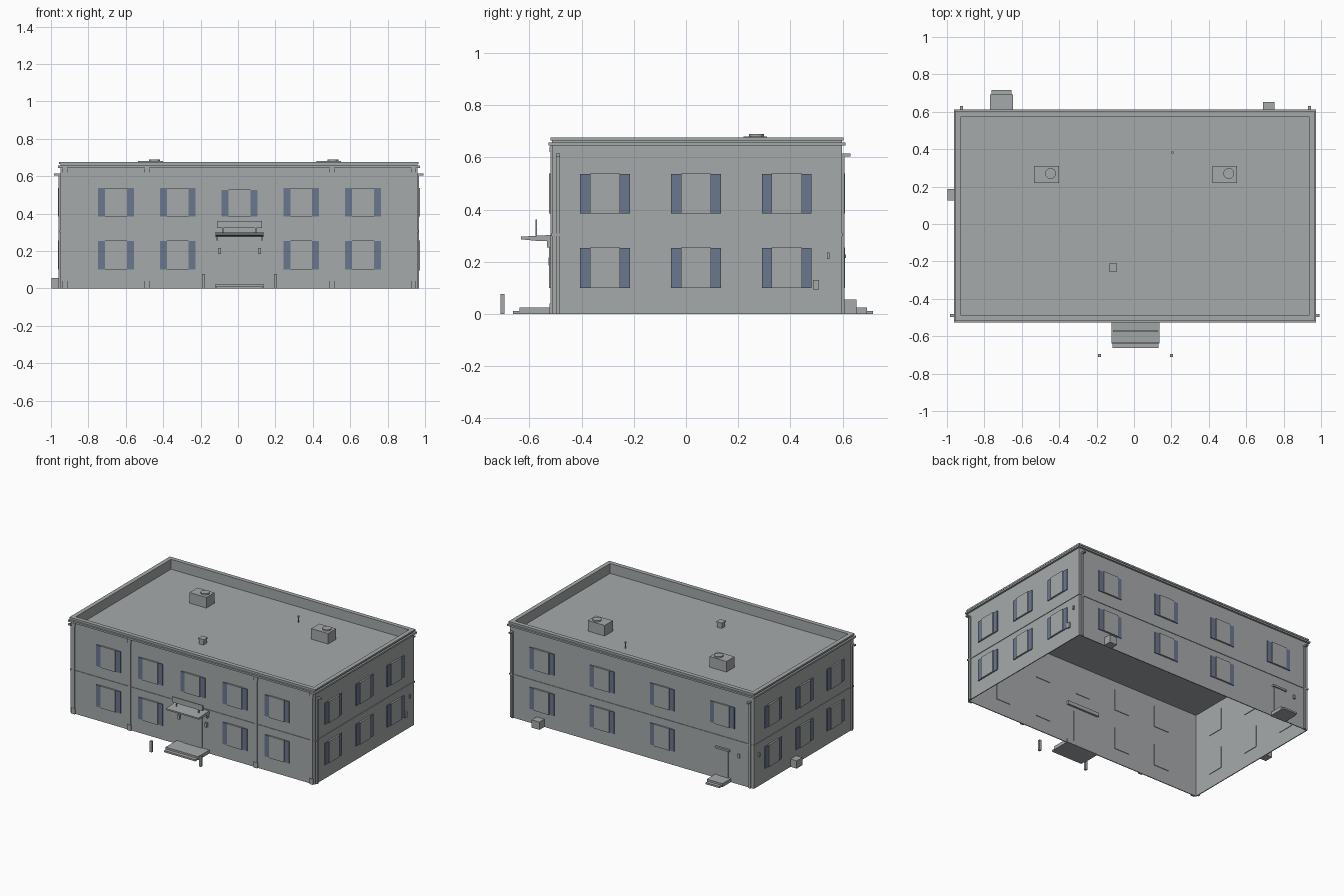
import bpy, bmesh
from mathutils import Matrix, Vector

if "Cube" in bpy.data.objects:
    bpy.data.objects.remove(bpy.data.objects["Cube"], do_unlink=True)


def material(name, rgb):
    m = bpy.data.materials.new(name)
    m.use_nodes = True
    m.diffuse_color = (*rgb, 1)
    m.node_tree.nodes["Principled BSDF"].inputs["Base Color"].default_value = (*rgb, 1)
    return m


GREY = material("concrete_grey", (0.38, 0.40, 0.405))
BLUE = material("shutter_blue", (0.145, 0.187, 0.275))

# Outer wall planes
X0, X1, Y0, Y1 = -0.95, 0.96, -0.513, 0.598


def finish(name, bm, mat=GREY):
    bmesh.ops.recalc_face_normals(bm, faces=bm.faces)
    me = bpy.data.meshes.new(name)
    bm.to_mesh(me)
    bm.free()
    me.materials.append(mat)
    ob = bpy.data.objects.new(name, me)
    bpy.context.collection.objects.link(ob)
    return ob


def box(name, x, y, z, mat=GREY):
    bm = bmesh.new()
    size = Vector((x[1] - x[0], y[1] - y[0], z[1] - z[0]))
    mid = Vector((x[0] + x[1], y[0] + y[1], z[0] + z[1])) / 2
    bmesh.ops.create_cube(bm, size=1, matrix=Matrix.Translation(mid) @ Matrix.Diagonal((*size, 1)))
    return finish(name, bm, mat)


def cylinder(name, x, y, z0, z1, r, sides=16):
    bm = bmesh.new()
    bmesh.ops.create_cone(bm, cap_ends=True, segments=sides, radius1=r, radius2=r, depth=z1 - z0,
                          matrix=Matrix.Translation((x, y, (z0 + z1) / 2)))
    return finish(name, bm)


def wall_box(name, side, u, d, z, mat=GREY):
    """Box on a wall: u along the wall, d outward from it."""
    if side == "front":
        return box(name, u, (Y0 - d[1], Y0 - d[0]), z, mat)
    if side == "back":
        return box(name, u, (Y1 + d[0], Y1 + d[1]), z, mat)
    if side == "left":
        return box(name, (X1 + d[0], X1 + d[1]), u, z, mat)
    return box(name, (X0 - d[1], X0 - d[0]), u, z, mat)


def ring(name, out, inn, z):
    """Rectangular band around the building, out and inn measured from the wall plane."""
    bm = bmesh.new()
    loops = []
    for d, h in ((out, z[0]), (out, z[1]), (-inn, z[1]), (-inn, z[0])):
        loops.append([bm.verts.new((x, y, h)) for x, y in (
            (X0 - d, Y0 - d), (X1 + d, Y0 - d), (X1 + d, Y1 + d), (X0 - d, Y1 + d))])
    for a, b in zip(loops, loops[1:] + loops[:1]):
        for i in range(4):
            j = (i + 1) % 4
            bm.faces.new((a[i], a[j], b[j], b[i]))
    return finish(name, bm)


def around(c, w):
    return (c - w / 2, c + w / 2)


# Shell, open underneath, with parapet and cornice
ring("outer_walls", 0, 0.006, (0, 0.64))
ring("parapet", 0, 0.024, (0.605, 0.668))
ring("cornice", 0.013, 0.01, (0.645, 0.657))
ring("parapet_cap", 0.006, 0.024, (0.664, 0.675))
ring("belt_course", 0.004, 0.003, (0.299, 0.309))
box("roof_deck", (X0 + 0.003, X1 - 0.003), (Y0 + 0.003, Y1 - 0.003), (0.597, 0.605))

# Windows with shutters
LOWER, UPPER = (0.10, 0.255), (0.385, 0.538)


def window(side, u, z):
    wall_box(side + "_window", side, around(u, 0.116), (-0.010, 0.012), z)
    for s in (-1, 1):
        wall_box(side + "_shutter", side, around(u + s * 0.0765, 0.038), (-0.002, 0.006),
                 (z[0], z[1] - 0.002), BLUE)


for i in range(-2, 3):
    u = 0.008 + 0.33 * i
    window("front", u, (UPPER[0], 0.528) if i == 0 else UPPER)
    if i:
        window("front", u, LOWER)
for side in ("left", "right"):
    for i in (-1, 0, 1):
        for z in (LOWER, UPPER):
            window(side, 0.038 + 0.348 * i, z)
for i in range(4):
    u = -0.705 + 0.47 * i
    window("back", u, UPPER)
    if i:
        window("back", u, LOWER)

# Front pilasters with bases and caps
for u in (-0.925, -0.487, 0.503, 0.938):
    wall_box("pilaster", "front", around(u, 0.02), (-0.002, 0.006), (0, 0.645))
    wall_box("pilaster_base", "front", around(u, 0.028), (-0.002, 0.010), (0, 0.04))
    wall_box("pilaster_cap", "front", around(u, 0.028), (-0.002, 0.010), (0.62, 0.642))

# Downspouts with roof outlets
for side, u in (("left", -0.49), ("right", -0.49), ("back", -0.922), ("back", 0.938)):
    wall_box("downspout", side, around(u, 0.014), (-0.002, 0.009), (0, 0.61))
    wall_box("roof_outlet", side, around(u, 0.016), (-0.02, 0.033), (0.604, 0.614))

# Front entrance
wall_box("front_door", "front", (-0.065, 0.08), (-0.008, 0.006), (0.02, 0.25))
wall_box("front_landing", "front", (-0.12, 0.135), (-0.01, 0.125), (0.0, 0.025))
wall_box("front_step", "front", (-0.115, 0.13), (0.125, 0.15), (0, 0.012))
for u in (-0.098, 0.115):
    wall_box("front_lamp", "front", around(u, 0.016), (-0.002, 0.014), (0.185, 0.216))

# Canopy with tapered section, brackets and raised panel
bm = bmesh.new()
profile = ((Y0 + 0.02, 0.278), (Y0 - 0.06, 0.28), (Y0 - 0.12, 0.286),
           (Y0 - 0.12, 0.296), (Y0 + 0.02, 0.304))
face = bm.faces.new([bm.verts.new((-0.12, y, z)) for y, z in profile])
ext = bmesh.ops.extrude_face_region(bm, geom=[face])["geom"]
bmesh.ops.translate(bm, vec=(0.255, 0, 0), verts=[v for v in ext if isinstance(v, bmesh.types.BMVert)])
finish("canopy", bm)
for u in (-0.112, 0.127):
    wall_box("canopy_bracket", "front", around(u, 0.008), (-0.002, 0.02), (0.255, 0.284))
for u in (-0.08, 0.095):
    wall_box("panel_post", "front", around(u, 0.006), (0.057, 0.063), (0.295, 0.33))
wall_box("canopy_panel", "front", (-0.113, 0.128), (0.057, 0.064), (0.322, 0.361))

# Bollards
for x in (-0.185, 0.2):
    box("bollard", around(x, 0.016), around(-0.703, 0.016), (0, 0.076))

# Back entrance
wall_box("back_door", "back", (-0.75, -0.67), (-0.008, 0.005), (0.025, 0.215))
wall_box("back_door_header", "back", (-0.765, -0.655), (-0.006, 0.014), (0.215, 0.228))
wall_box("back_landing", "back", (-0.77, -0.648), (-0.01, 0.095), (0, 0.025))
wall_box("back_step", "back", (-0.762, -0.655), (0.095, 0.118), (0, 0.012))
wall_box("back_lamp", "back", around(-0.835, 0.016), (-0.002, 0.01), (0.19, 0.216))

# Service boxes at the foot of the walls and on the side walls
wall_box("back_service_box", "back", (0.69, 0.75), (-0.004, 0.055), (0, 0.055))
wall_box("right_service_box", "right", (0.125, 0.188), (-0.004, 0.048), (0, 0.055))
wall_box("left_meter", "left", around(0.498, 0.024), (-0.002, 0.011), (0.093, 0.13))
wall_box("left_lamp", "left", around(0.545, 0.011), (-0.002, 0.01), (0.21, 0.235))
wall_box("right_lamp", "right", around(0.545, 0.011), (-0.002, 0.01), (0.21, 0.235))

# Rooftop units, vent and pipe
for x in (-0.468, 0.485):
    box("rooftop_unit", around(x, 0.132), around(0.265, 0.09), (0.60, 0.68))
    cylinder("rooftop_fan", x + 0.022, 0.27, 0.675, 0.689, 0.029, 20)
box("roof_vent", around(-0.112, 0.036), around(-0.232, 0.036), (0.60, 0.64))
box("roof_vent_cap", around(-0.112, 0.044), around(-0.232, 0.044), (0.636, 0.646))
cylinder("roof_pipe", 0.205, 0.382, 0.60, 0.645, 0.004, 8)
cylinder("roof_pipe_cap", 0.205, 0.382, 0.64, 0.65, 0.007, 8)
